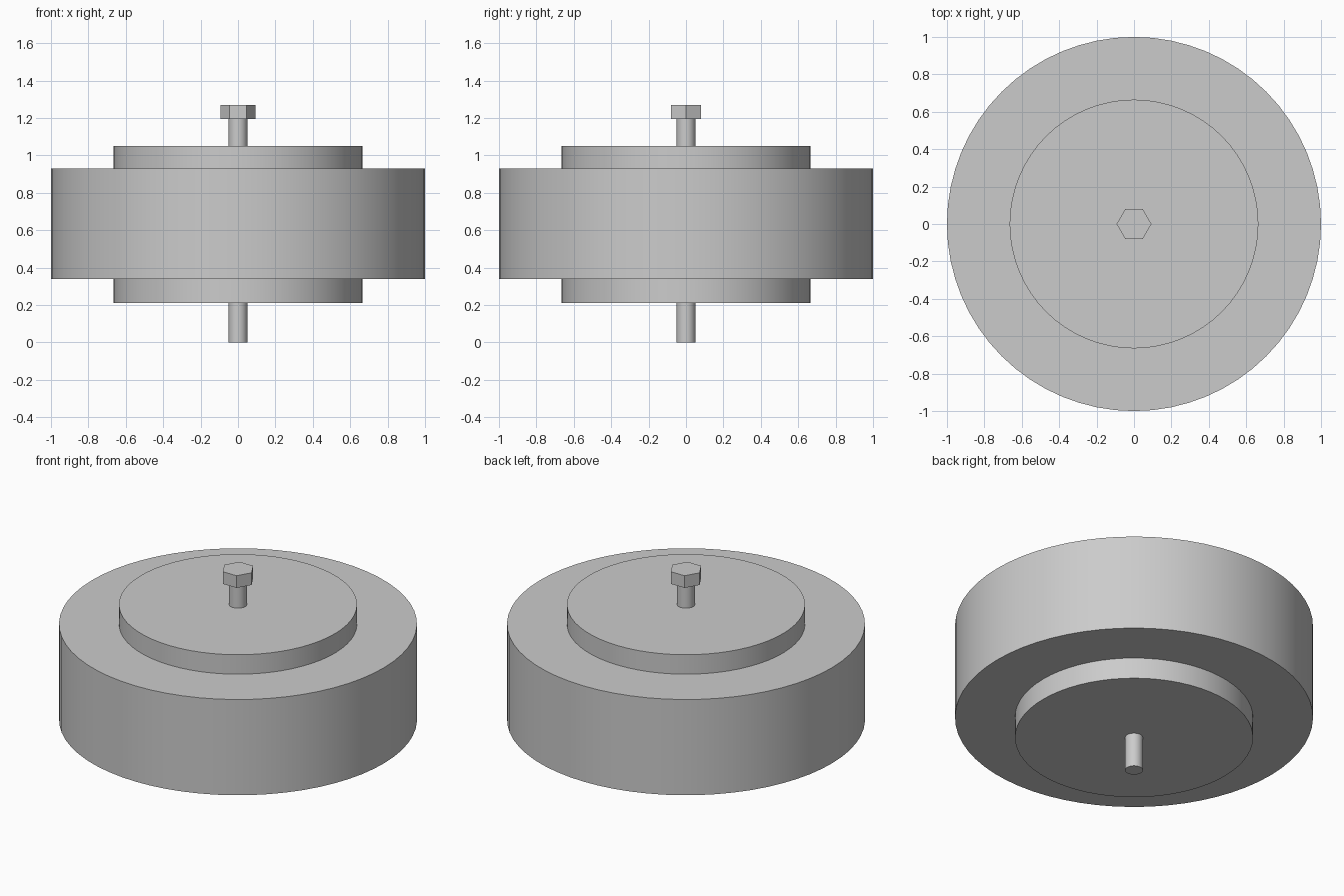
import bpy
import math

cube = bpy.data.objects.get("Cube")
if cube:
    bpy.data.objects.remove(cube, do_unlink=True)

# Single plain grey finish
grey = bpy.data.materials.new("plain grey")
grey.use_nodes = True
colour = (0.6, 0.6, 0.6, 1)
grey.diffuse_color = colour
grey.node_tree.nodes["Principled BSDF"].inputs["Base Color"].default_value = colour


def disc(name, radius, bottom, top, sides, turn=0, smooth=True):
    """Upright prism or cylinder between two heights."""
    bpy.ops.mesh.primitive_cylinder_add(
        vertices=sides, radius=radius, depth=top - bottom,
        location=(0, 0, (bottom + top) / 2), rotation=(0, 0, turn))
    part = bpy.context.object
    part.name = part.data.name = name
    part.data.materials.append(grey)
    if smooth:
        bpy.ops.object.shade_smooth_by_angle(angle=math.radians(30))
    return part


# Wheel body and the hub passing through it
disc("wheel", 1.0, 0.34, 0.93, 64)
disc("hub", 0.665, 0.21, 1.05, 64)

# Bolt: round shank through the centre, hexagonal head with corners on x
disc("bolt_shank", 0.05, 0, 1.2, 32)
disc("bolt_head", 0.093, 1.195, 1.27, 6, turn=math.radians(30), smooth=False)
